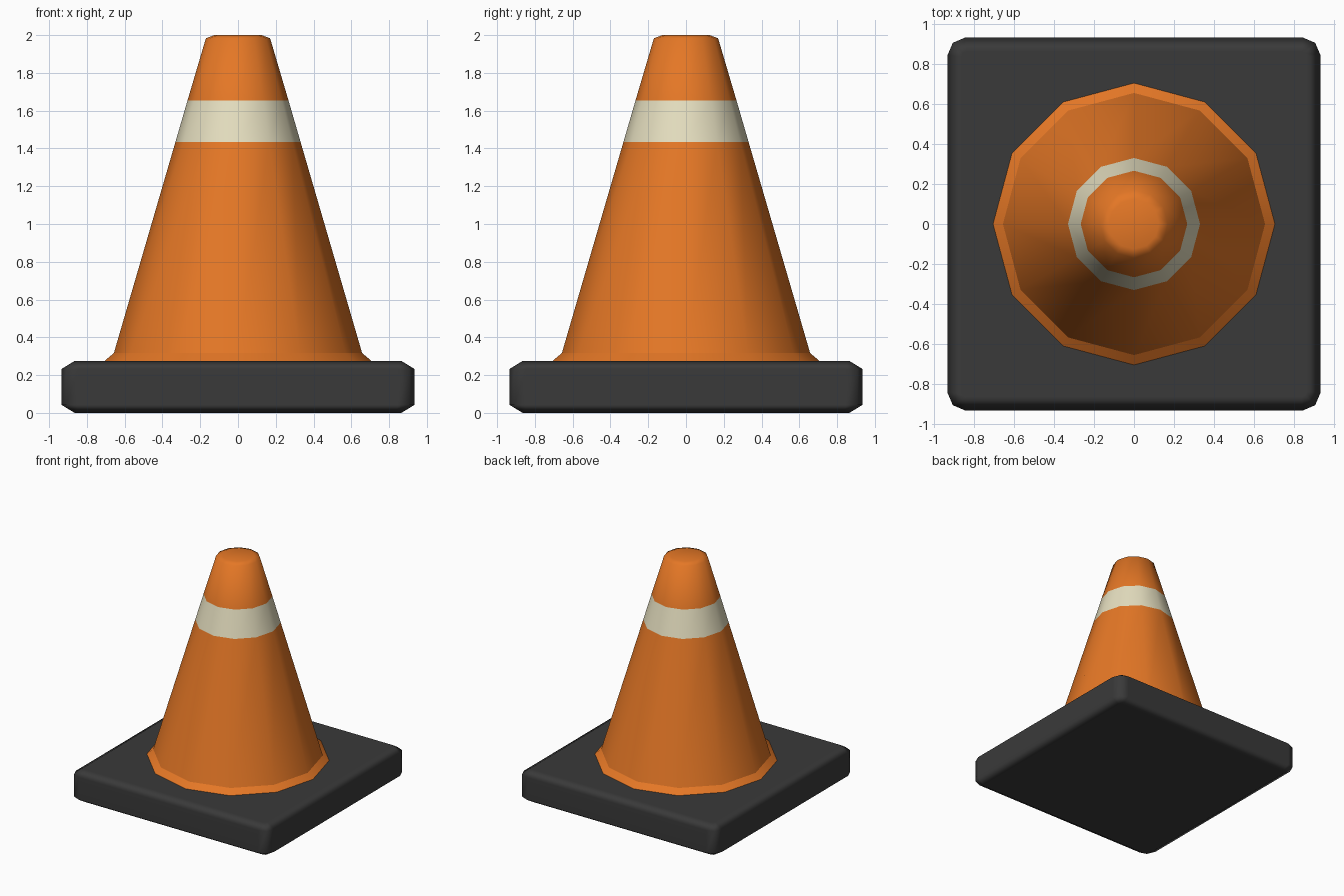
import bpy, bmesh, math

if "Cube" in bpy.data.objects:
    bpy.data.objects.remove(bpy.data.objects["Cube"])


def material(name, rgb):
    m = bpy.data.materials.new(name)
    m.diffuse_color = (*rgb, 1)
    m.use_nodes = True
    m.node_tree.nodes["Principled BSDF"].inputs["Base Color"].default_value = m.diffuse_color
    return m


orange = material("orange plastic", (0.78, 0.185, 0.019))
cream = material("cream stripe", (0.78, 0.73, 0.52))
black = material("dark rubber", (0.042, 0.042, 0.042))


def loft(name, rings, mats):
    """Skin a stack of equal-length closed rings and cap both ends."""
    bm = bmesh.new()
    loops = [[bm.verts.new(p) for p in ring] for ring in rings]
    n = len(loops[0])
    for a, b in zip(loops, loops[1:]):
        for i in range(n):
            j = (i + 1) % n
            bm.faces.new((a[i], a[j], b[j], b[i]))
    bm.faces.new(loops[0][::-1])
    bm.faces.new(loops[-1])
    for f in bm.faces:
        f.smooth = True
    mesh = bpy.data.meshes.new(name)
    bm.to_mesh(mesh)
    bm.free()
    for m in mats:
        mesh.materials.append(m)
    obj = bpy.data.objects.new(name, mesh)
    bpy.context.collection.objects.link(obj)
    return obj


# Square rubber base with chamfered rims and rounded corners
def square_ring(half, cut, z):
    mid = half - cut * 0.3
    corner = [(half, half - cut), (mid, mid), (half - cut, half)]
    pts = []
    for k in range(4):
        c, s = round(math.cos(k * math.pi / 2)), round(math.sin(k * math.pi / 2))
        pts += [(x * c - y * s, x * s + y * c, z) for x, y in corner]
    return pts


base = loft("base", [square_ring(0.865, 0.025, 0.0),
                     square_ring(0.935, 0.09, 0.043),
                     square_ring(0.935, 0.09, 0.232),
                     square_ring(0.865, 0.025, 0.275)], [black])
weighted = base.modifiers.new("weighted normals", 'WEIGHTED_NORMAL')
weighted.weight = 80


# Twelve-sided cone with flared foot, stripe and rounded tip
def round_ring(r, z):
    return [(r * math.cos(i * math.pi / 6), r * math.sin(i * math.pi / 6), z)
            for i in range(12)]


profile = [(0.71, 0.272), (0.657, 0.317), (0.331, 1.435),
           (0.267, 1.655), (0.17, 1.983), (0.125, 2.0)]
cone = loft("cone", [round_ring(r, z) for r, z in profile], [orange, cream])
mesh = cone.data

# Stripe colour by height
for p in mesh.polygons:
    if 1.45 < p.center.z < 1.64:
        p.material_index = 1

# Crisp crease where the foot meets the cone and around the bottom
for e in mesh.edges:
    if all(mesh.vertices[v].co.z < 0.32 for v in e.vertices):
        a, b = (mesh.vertices[v].co.z for v in e.vertices)
        e.use_edge_sharp = abs(a - b) < 0.001
